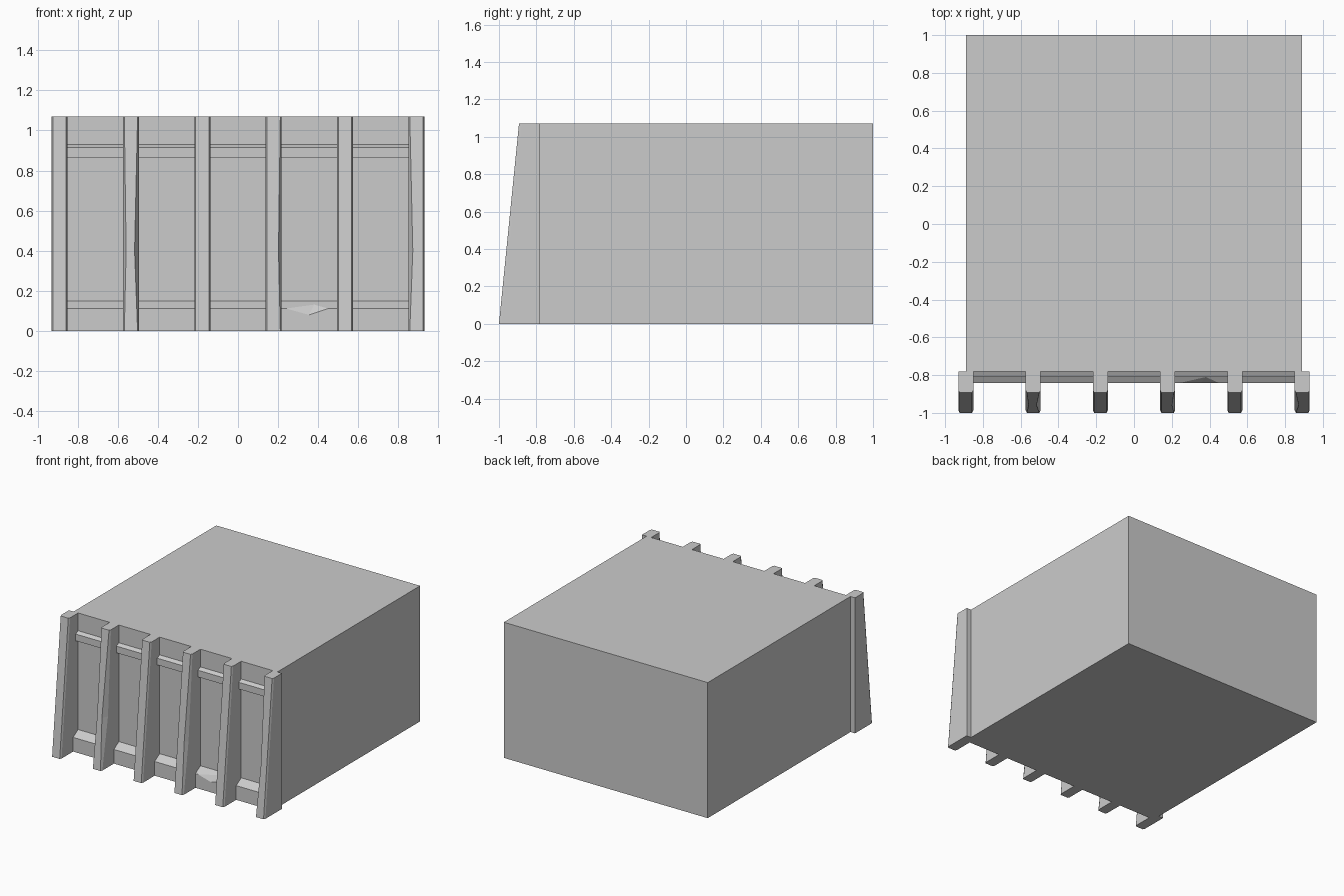
import bpy, bmesh

if "Cube" in bpy.data.objects:
    bpy.data.objects.remove(bpy.data.objects["Cube"])

H = 1.07      # overall height
WALL = -0.78  # front wall plane


def make_object(name, bm):
    bmesh.ops.recalc_face_normals(bm, faces=bm.faces)
    mesh = bpy.data.meshes.new(name)
    bm.to_mesh(mesh)
    bm.free()
    obj = bpy.data.objects.new(name, mesh)
    bpy.context.collection.objects.link(obj)
    return obj


def loft(name, rings):
    """Skin a list of equal-sized point rings and cap both ends."""
    bm = bmesh.new()
    vs = [[bm.verts.new(p) for p in ring] for ring in rings]
    n = len(vs[0])
    for a, b in zip(vs, vs[1:]):
        for i in range(n):
            j = (i + 1) % n
            bm.faces.new((a[i], a[j], b[j], b[i]))
    bm.faces.new(vs[0])
    bm.faces.new(vs[-1])
    return make_object(name, bm)


def pillar(name, x, wear_left, wear_right, half=0.04):
    """Buttress leaning back, front edges chamfered and worn in the middle."""
    rings = []
    for z, worn in ((0, False), (0.4, True), (H, False)):
        front = -1 + 0.107 * z / H
        l = wear_left if worn else 0.007
        r = wear_right if worn else 0.007
        rings.append([(x - half, WALL, z),
                      (x - half, front + l * 2, z),
                      (x - half + l, front, z),
                      (x + half - r, front, z),
                      (x + half, front + r * 2, z),
                      (x + half, WALL, z)])
    return loft(name, rings)


def rail(name, x0, x1, profile):
    return loft(name, [[(x, y, z) for y, z in profile] for x in (x0, x1)])


# Main block
loft("main_block", [[(-0.89, WALL, z), (0.89, WALL, z), (0.89, 1, z), (-0.89, 1, z)]
                    for z in (0, H)])

# Six buttress pillars, some with worn edges
centres = [-0.89 + 0.356 * i for i in range(6)]
wear = {1: (0.016, 0.022), 3: (0.007, 0.016), 5: (0.022, 0.007)}
for i, x in enumerate(centres):
    pillar(f"pillar_{i + 1}", x, *wear.get(i, (0.007, 0.007)))

# Rails between the pillars
lower = [(WALL, 0), (-0.842, 0), (-0.842, 0.112), (WALL, 0.15)]
upper = [(WALL, 0.862), (-0.81, 0.862), (-0.81, 0.915), (WALL, 0.93)]
lower_rails = []
for i, (a, b) in enumerate(zip(centres, centres[1:])):
    lower_rails.append(rail(f"lower_rail_{i + 1}", a + 0.04, b - 0.04, lower))
    rail(f"upper_rail_{i + 1}", a + 0.04, b - 0.04, upper)

# Chip knocked out of one lower rail
bm = bmesh.new()
for p in ((0.24, -0.842, 0.112), (0.45, -0.842, 0.112), (0.355, -0.842, 0.08),
          (0.38, -0.81, 0.1315), (0.355, -0.90, 0.16)):
    bm.verts.new(p)
bmesh.ops.convex_hull(bm, input=bm.verts)
cutter = make_object("chip_cutter", bm)
cutter.hide_render = True
cutter.hide_set(True)
cut = lower_rails[3].modifiers.new("chip", 'BOOLEAN')
cut.operation = 'DIFFERENCE'
cut.solver = 'EXACT'
cut.object = cutter
